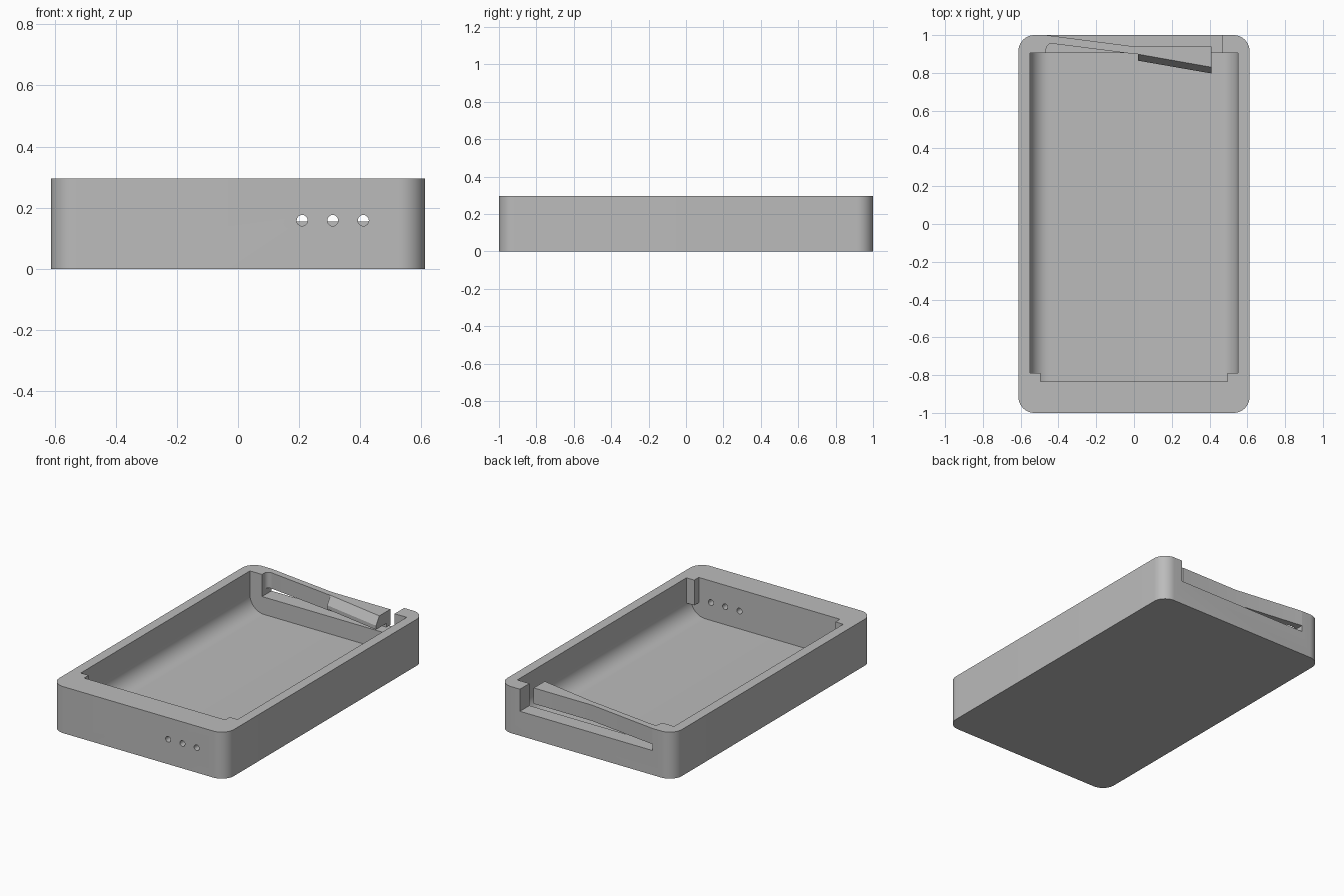
import bpy, bmesh, math

cube = bpy.data.objects.get("Cube")
if cube:
    bpy.data.objects.remove(cube, do_unlink=True)

grey = bpy.data.materials.new("mid_grey")
grey.use_nodes = True
grey.diffuse_color = (0.5, 0.5, 0.5, 1)
grey.node_tree.nodes["Principled BSDF"].inputs["Base Color"].default_value = (0.5, 0.5, 0.5, 1)

HEIGHT = 0.295
HALF_W, HALF_L = 0.612, 1.0
SLOT_FLOOR, ARM_BOTTOM = 0.155, 0.195


def loft(name, start, end):
    """Solid between two matching closed sections."""
    bm = bmesh.new()
    a = [bm.verts.new(p) for p in start]
    b = [bm.verts.new(p) for p in end]
    bm.faces.new(a)
    bm.faces.new(b)
    for i in range(len(a)):
        j = (i + 1) % len(a)
        bm.faces.new((a[i], a[j], b[j], b[i]))
    bmesh.ops.recalc_face_normals(bm, faces=bm.faces)
    mesh = bpy.data.meshes.new(name)
    bm.to_mesh(mesh)
    bm.free()
    mesh.materials.append(grey)
    obj = bpy.data.objects.new(name, mesh)
    bpy.context.collection.objects.link(obj)
    return obj


def prism(name, outline, z0, z1):
    return loft(name, [(x, y, z0) for x, y in outline], [(x, y, z1) for x, y in outline])


def prism_y(name, outline, y0, y1):
    return loft(name, [(x, y0, z) for x, z in outline], [(x, y1, z) for x, z in outline])


def box(name, x0, x1, y0, y1, z0, z1):
    return prism(name, [(x0, y0), (x1, y0), (x1, y1), (x0, y1)], z0, z1)


def arc(cx, cy, r, start, sweep=90, steps=12):
    angles = [math.radians(start + sweep * i / steps) for i in range(steps + 1)]
    return [(cx + r * math.cos(t), cy + r * math.sin(t)) for t in angles]


def cut(target, cutter):
    mod = target.modifiers.new("cut", "BOOLEAN")
    mod.operation = "DIFFERENCE"
    mod.solver = "EXACT"
    mod.object = cutter
    bpy.context.view_layer.update()
    evaluated = target.evaluated_get(bpy.context.evaluated_depsgraph_get())
    mesh = bpy.data.meshes.new_from_object(evaluated)
    target.modifiers.clear()
    target.data = mesh
    bpy.data.objects.remove(cutter, do_unlink=True)


# Outer tray with rounded vertical corners
r = 0.085
cx, cy = HALF_W - r, HALF_L - r
outline = (arc(cx, cy, r, 0) + arc(-cx, cy, r, 90)
           + arc(-cx, -cy, r, 180) + arc(cx, -cy, r, 270))
tray = prism("tray", outline, 0, HEIGHT)

# Cavity, its long lower edges rounded
inner, floor, fillet = 0.55, 0.045, 0.1
profile = ([(inner, 0.4), (-inner, 0.4)]
           + arc(fillet - inner, floor + fillet, fillet, 180)
           + arc(inner - fillet, floor + fillet, fillet, 270))
cut(tray, prism_y("cavity_cutter", profile, -0.835, 0.905))

# Slot through the back wall
cut(tray, box("slot_cutter", -0.465, 0.465, 0.87, 1.05, SLOT_FLOOR, 0.4))

# Three round holes through the front wall
for x in (0.21, 0.31, 0.41):
    circle = arc(x, 0.158, 0.018, 0, 360, 24)[:-1]
    cut(tray, prism_y("hole_cutter", circle, -1.1, -0.8))

# Blocks in the two front corners of the cavity
corner_blocks = []
for side, name in ((1, "left_corner_block"), (-1, "right_corner_block")):
    x0, x1 = sorted((side * 0.495, side * inner))
    corner_blocks.append(box(name, x0, x1, -0.835, -0.79, 0.135, HEIGHT))

# Spring arm, rooted at the right end of the slot and rounded there
arm_outline = ([(-0.465, 1.0), (0, 0.94), (0.41, 0.94), (0.41, 0.9), (0.0, 0.9)]
               + arc(-0.435, 0.925, 0.03, 80, 100, 8))
arm = prism("spring_arm", arm_outline, ARM_BOTTOM, HEIGHT)


# Wedge-shaped catch on the free end of the arm
def catch_section(x, top_y, nose_y):
    return [(x, 0.9, HEIGHT), (x, top_y, HEIGHT), (x, nose_y, 0.245),
            (x, nose_y, 0.22), (x, 0.9, 0.22)]


catch = loft("catch", catch_section(0.02, 0.899, 0.865), catch_section(0.41, 0.83, 0.797))

# Smooth curved walls, keep edges crisp
bpy.ops.object.select_all(action="DESELECT")
for obj in [tray, arm, catch] + corner_blocks:
    obj.select_set(True)
bpy.context.view_layer.objects.active = tray
bpy.ops.object.shade_smooth_by_angle(angle=math.radians(30))
